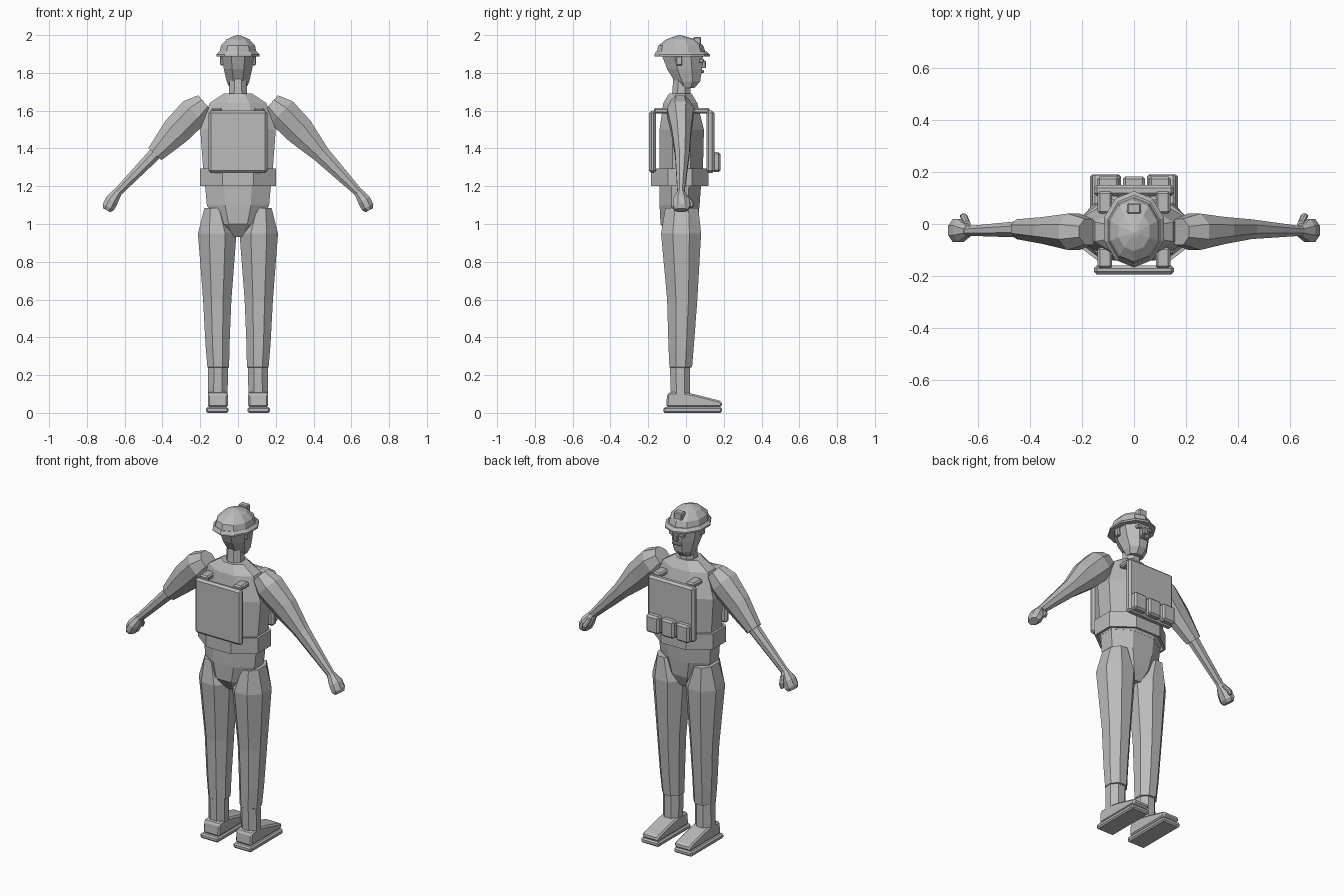
import bpy, bmesh, math
from mathutils import Vector

if "Cube" in bpy.data.objects:
    bpy.data.objects.remove(bpy.data.objects["Cube"])

grey = bpy.data.materials.new("plain_grey")
grey.diffuse_color = (0.5, 0.5, 0.5, 1)
grey.use_nodes = True
grey.node_tree.nodes["Principled BSDF"].inputs["Base Color"].default_value = grey.diffuse_color


def finish(name, bm, bevel=0):
    bmesh.ops.recalc_face_normals(bm, faces=bm.faces[:])
    me = bpy.data.meshes.new(name)
    bm.to_mesh(me)
    bm.free()
    me.materials.append(grey)
    ob = bpy.data.objects.new(name, me)
    bpy.context.collection.objects.link(ob)
    if bevel:
        mod = ob.modifiers.new("bevel", 'BEVEL')
        mod.width, mod.segments = bevel, 1
    return ob


def loft(name, rings, n=8, caps=True):
    """Skin through rings given as (centre, half axis u, half axis v)."""
    bm = bmesh.new()
    k = 1 / math.cos(math.pi / n)
    loops = []
    for c, u, v in rings:
        loops.append([bm.verts.new(Vector(c)
                      + Vector(u) * k * math.cos((i + .5) * math.tau / n)
                      + Vector(v) * k * math.sin((i + .5) * math.tau / n))
                      for i in range(n)])
    for a, b in zip(loops, loops[1:]):
        for i in range(n):
            j = (i + 1) % n
            bm.faces.new((a[i], a[j], b[j], b[i]))
    if caps:
        bm.faces.new(loops[0])
        bm.faces.new(loops[-1])
    return finish(name, bm)


def upright(name, rows, n=8, caps=True):
    """Vertical loft, rows of (z, x0, x1, y0, y1)."""
    return loft(name, [(((a + b) / 2, (c + d) / 2, z), ((b - a) / 2, 0, 0),
                        (0, (d - c) / 2, 0)) for z, a, b, c, d in rows], n, caps)


def limb(name, side, rows):
    """Tube in the xz plane, rows of (x, z, radius, y centre, y radius)."""
    rings = []
    for i, (x, z, r, yc, ry) in enumerate(rows):
        p, q = rows[max(i - 1, 0)], rows[min(i + 1, len(rows) - 1)]
        t = Vector((q[0] - p[0], 0, q[1] - p[1])).normalized()
        rings.append(((side * x, yc, z), (-side * t.z * r, 0, t.x * r), (0, ry, 0)))
    return loft(name, rings)


def box(name, x0, x1, y0, y1, z0, z1, bevel=0.008):
    bm = bmesh.new()
    bmesh.ops.create_cube(bm, size=1)
    for v in bm.verts:
        v.co = ((x0 + x1) / 2 + v.co.x * (x1 - x0),
                (y0 + y1) / 2 + v.co.y * (y1 - y0),
                (z0 + z1) / 2 + v.co.z * (z1 - z0))
    return finish(name, bm, bevel)


def wedge(name, profile, x0, x1, bevel):
    """Side profile of (y, z) points extruded along x."""
    bm = bmesh.new()
    f = bm.faces.new([bm.verts.new((x0, y, z)) for y, z in profile])
    r = bmesh.ops.extrude_face_region(bm, geom=[f])
    for v in r["geom"]:
        if isinstance(v, bmesh.types.BMVert):
            v.co.x = x1
    return finish(name, bm, bevel)


# torso, pelvis and belt
upright("torso", [(1.20, -.175, .175, -.14, .08), (1.30, -.185, .185, -.14, .09),
                  (1.50, -.20, .20, -.14, .095), (1.64, -.15, .15, -.12, .06),
                  (1.69, -.075, .075, -.09, .03)])
upright("pelvis", [(.93, -.05, .05, -.08, .03), (1.0, -.12, .12, -.135, .06),
                   (1.10, -.165, .165, -.14, .072), (1.21, -.175, .175, -.14, .08)])
belt = upright("belt", [(1.20, -.20, .20, -.185, .12), (1.295, -.20, .20, -.185, .12)],
               caps=False)
mod = belt.modifiers.new("thickness", 'SOLIDIFY')
mod.thickness, mod.offset = .015, -1

# neck and head
upright("neck", [(1.67, -.05, .05, -.075, .025), (1.80, -.042, .042, -.065, .02)])
upright("head", [(1.72, -.045, .045, -.03, .045), (1.755, -.06, .06, -.06, .075),
                 (1.82, -.075, .075, -.10, .085), (1.90, -.087, .087, -.13, .09)])
box("nose", -.012, .012, .07, .105, 1.825, 1.865, .004)
box("mustache", -.03, .03, .07, .095, 1.80, 1.815, .004)
for s in (-1, 1):
    box("eye", s * .035 - .014, s * .035 + .014, .07, .094, 1.855, 1.875, .003)
    box("ear", s * .084 - .011, s * .084 + .011, -.052, -.02, 1.84, 1.89, .005)

# helmet with brim and front mount
upright("helmet_brim", [(1.887, -.115, .115, -.16, .12), (1.897, -.115, .115, -.16, .12),
                        (1.912, -.10, .10, -.152, .105)], n=10)
upright("helmet_dome", [(1.90, -.10, .10, -.152, .10), (1.945, -.09, .09, -.14, .085),
                        (1.978, -.06, .06, -.10, .045), (1.995, -.022, .022, -.055, -.01),
                        (2.0, -.003, .003, -.036, -.030)], n=10)
box("helmet_mount", -.027, .027, .04, .08, 1.945, 1.99, .005)

# back and chest plates with pouches
box("back_plate", -.155, .155, -.195, -.16, 1.27, 1.60, .012)
box("chest_plate", -.155, .155, .108, .15, 1.27, 1.60, .012)
for x in (-.1, 0, .1):
    box("pouch", x - .043, x + .043, .14, .183, 1.275, 1.38, .01)

# arms, long sleeve on one side and rolled sleeve on the other
shoulder = [(.175, 1.64, .055, -.03, .05), (.232, 1.59, .083, -.03, .07),
            (.328, 1.492, .078, -.025, .052), (.44, 1.37, .047, -.02, .038)]
wrist = (.645, 1.16, .022, -.027, .018)
limb("long_sleeve_arm", 1, shoulder + [wrist])
limb("rolled_sleeve", -1, shoulder)
limb("bare_forearm", -1, [(.425, 1.386, .035, -.02, .032), wrist])

for s in (-1, 1):
    # shoulder straps
    for name, y0, y1 in (("back_strap", -.17, -.09), ("front_strap", .04, .125)):
        box(name, s * .112 - .028, s * .112 + .028, y0, y1, 1.585, 1.615)
    # hands
    limb("hand", s, [(.638, 1.168, .024, -.027, .02), (.668, 1.125, .034, -.025, .044),
                     (.686, 1.09, .034, -.025, .045), (.695, 1.073, .022, -.025, .035)])
    limb("thumb", s, [(.642, 1.15, .012, .0, .012), (.655, 1.115, .013, .027, .013),
                      (.662, 1.09, .009, .03, .009)])
    # legs
    rows = [(.09, .055, .16, -.08, .022), (.24, .053, .158, -.085, .022),
            (.242, .047, .162, -.088, .032), (.36, .045, .172, -.093, .042),
            (.60, .035, .185, -.10, .06), (.95, .008, .212, -.132, .08),
            (1.085, .07, .178, -.11, .065)]
    upright("leg", [(z, *sorted((s * a, s * b)), c, d) for z, a, b, c, d in rows])
    # shoes
    wedge("shoe", [(-.105, .03), (-.10, .10), (-.085, .11), (-.01, .108), (.04, .10),
                   (.18, .065), (.195, .05), (.185, .03)], s * .107 - .053, s * .107 + .053, .01)
    box("sole", s * .11 - .06, s * .11 + .06, -.12, .19, 0, .03, .008)
